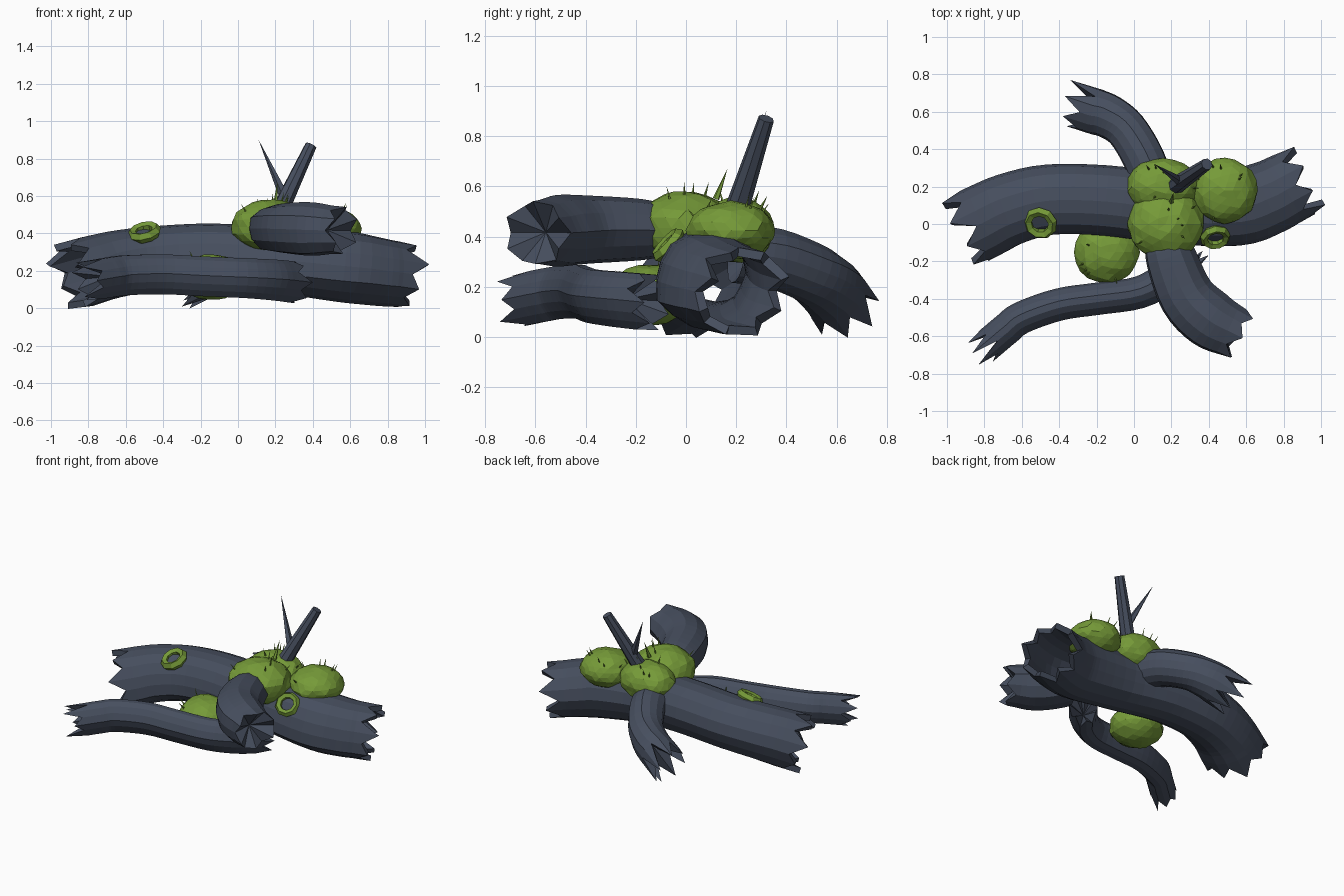
import bpy, bmesh, math, random
from mathutils import Vector, Matrix

random.seed(4)
if "Cube" in bpy.data.objects:
    bpy.data.objects.remove(bpy.data.objects["Cube"], do_unlink=True)


def material(name, rgb):
    m = bpy.data.materials.new(name)
    m.use_nodes = True
    m.diffuse_color = (*rgb, 1)
    m.node_tree.nodes["Principled BSDF"].inputs["Base Color"].default_value = (*rgb, 1)
    return m


BARK = material("slate_bark", (0.062, 0.077, 0.113))
MOSS = material("moss_green", (0.18, 0.325, 0.04))


def finish(name, bm, mat):
    bmesh.ops.recalc_face_normals(bm, faces=bm.faces[:])
    me = bpy.data.meshes.new(name)
    bm.to_mesh(me)
    bm.free()
    me.materials.append(mat)
    ob = bpy.data.objects.new(name, me)
    bpy.context.collection.objects.link(ob)
    return ob


def smooth_path(points, steps=4):
    """Catmull-Rom curve through the points (x, y, z, thickness)."""
    p = [Vector(q) for q in points]
    p = [p[0] * 2 - p[1]] + p + [p[-1] * 2 - p[-2]]
    out = []
    for a, b, c, d in zip(p, p[1:], p[2:], p[3:]):
        for i in range(steps):
            t = i / steps
            out.append(0.5 * (2 * b + (c - a) * t + (2 * a - 5 * b + 4 * c - d) * t * t
                              + (3 * b - a - 3 * c + d) * t ** 3))
    return out + [p[-2]]


def branch(name, points, wide, tall, jag=(0, 0), sides=14, hollow=False, dent=0.1):
    """Faceted limb along a path, with splintered ends."""
    bm = bmesh.new()
    curve = smooth_path(points)
    path = [q.to_3d() for q in curve]
    last = len(path) - 1
    ridge = [random.uniform(0.94, 1.06) for _ in range(sides)]
    splinter = [[(random.uniform(0.55, 1) if k % 2 else random.uniform(-0.2, 0.25))
                 for k in range(sides)] for _ in range(2)]

    def rings(scale):
        out = []
        for i, c in enumerate(path):
            t = (path[min(i + 1, last)] - path[max(i - 1, 0)]).normalized()
            side = t.cross(Vector((0, 0, 1))).normalized()
            up = side.cross(t)
            ring = []
            for k in range(sides):
                a = math.tau * k / sides
                r = ridge[k] * scale * curve[i].w
                v = c + side * math.cos(a) * wide * r + up * math.sin(a) * tall * r
                if i == 0:
                    v -= t * jag[0] * splinter[0][k]
                elif i == last:
                    v += t * jag[1] * splinter[1][k]
                ring.append(bm.verts.new(v))
            out.append(ring)
        return out

    def bridge(a, b):
        for k in range(sides):
            j = (k + 1) % sides
            bm.faces.new((a[k], a[j], b[j], b[k]))

    skin = rings(1)
    for a, b in zip(skin, skin[1:]):
        bridge(a, b)
    if hollow:
        core = rings(0.8)
        for a, b in zip(core, core[1:]):
            bridge(a, b)
        bridge(skin[0], core[0])
        bridge(skin[-1], core[-1])
    else:
        for ring, end, nxt in ((skin[0], 0, 1), (skin[-1], last, last - 1)):
            inward = (path[nxt] - path[end]).normalized()
            hub = bm.verts.new(path[end] + inward * dent)
            for k in range(sides):
                bm.faces.new((ring[k], ring[(k + 1) % sides], hub))
    return finish(name, bm, BARK)


def spike(bm, base, tip, r1, r2, sides):
    """Add a tapered stick between two points."""
    base, tip = Vector(base), Vector(tip)
    axis = tip - base
    m = Matrix.Translation((base + tip) / 2) @ axis.to_track_quat('Z', 'Y').to_matrix().to_4x4()
    bmesh.ops.create_cone(bm, cap_ends=True, segments=sides, radius1=r1, radius2=r2,
                          depth=axis.length, matrix=m)


def stick(name, base, tip, r1, r2, sides, mat):
    bm = bmesh.new()
    spike(bm, base, tip, r1, r2, sides)
    return finish(name, bm, mat)


def moss_ball(name, centre, size, thorns=6):
    """Lumpy faceted ball with thin thorns on its upper half."""
    bm = bmesh.new()
    bmesh.ops.create_icosphere(bm, subdivisions=3, radius=1)
    for v in bm.verts:
        v.co *= random.uniform(0.97, 1.04)
        v.co = Vector(centre) + v.co * Vector(size)
    for _ in range(thorns):
        a, h = random.uniform(0, math.tau), random.uniform(0.4, 0.95)
        r = math.sqrt(1 - h * h)
        d = Vector((r * math.cos(a), r * math.sin(a), h))
        p = Vector(centre) + d * Vector(size) * 0.96
        spike(bm, p, p + (d + Vector((0, 0, 0.5))) * 0.04, 0.006, 0, 4)
    return finish(name, bm, MOSS)


def moss_ring(name, centre, normal, radius, tube, sides=9):
    """Faceted ring lying around a knot hole."""
    bm = bmesh.new()
    turn = Vector(normal).to_track_quat('Z', 'Y')
    loops = []
    for k in range(sides):
        a = math.tau * k / sides
        loops.append([])
        for j in range(5):
            b = math.tau * j / 5
            r = radius + tube * math.cos(b)
            v = Vector((r * math.cos(a), r * math.sin(a), 1.2 * tube * math.sin(b)))
            loops[-1].append(bm.verts.new(Vector(centre) + turn @ v))
    for k in range(sides):
        a, b = loops[k], loops[(k + 1) % sides]
        for j in range(5):
            n = (j + 1) % 5
            bm.faces.new((a[j], a[n], b[n], b[j]))
    return finish(name, bm, MOSS)


# Hollow main log
branch("main_log", [(-0.81, 0.005, 0.195, 1.07), (-0.66, 0.075, 0.235, 1.03),
                    (-0.45, 0.125, 0.265, 1), (-0.15, 0.12, 0.28, 1), (0.2, 0.08, 0.26, 1.02),
                    (0.55, 0.085, 0.225, 1.1), (0.72, 0.135, 0.2, 1.06), (0.82, 0.185, 0.185, 1.02)],
       0.188, 0.182, jag=(0.14, 0.14), sides=16, hollow=True)

# Side limbs
branch("front_limb", [(0.17, -0.08, 0.42, 0.75), (0.19, -0.18, 0.425, 0.9),
                      (0.275, -0.39, 0.425, 1), (0.4, -0.515, 0.42, 1.05),
                      (0.53, -0.585, 0.415, 0.92)],
       0.15, 0.138, jag=(0, 0.06), sides=12, dent=0.06)
branch("back_limb", [(0.1, 0.2, 0.33, 1), (0.05, 0.35, 0.31, 1), (-0.04, 0.5, 0.25, 1),
                     (-0.13, 0.57, 0.2, 1.05), (-0.21, 0.6, 0.16, 1.1)],
       0.115, 0.12, jag=(0, 0.17), dent=0.07)
branch("lower_limb", [(0.27, -0.18, 0.145, 1.05), (0.18, -0.28, 0.155, 1.03),
                      (0.03, -0.365, 0.165, 1), (-0.2, -0.4, 0.175, 1), (-0.4, -0.43, 0.185, 1),
                      (-0.6, -0.5, 0.18, 1), (-0.68, -0.56, 0.17, 1), (-0.74, -0.61, 0.16, 1)],
       0.083, 0.108, jag=(0.1, 0.16), dent=0.07)

# Moss balls
moss_ball("centre_moss", (0.17, 0.0, 0.435), (0.204, 0.192, 0.145))
moss_ball("back_moss", (0.155, 0.2, 0.425), (0.19, 0.15, 0.13))
moss_ball("left_moss", (0.485, 0.18, 0.425), (0.172, 0.175, 0.115))
moss_ball("lower_moss", (-0.145, -0.15, 0.165), (0.172, 0.168, 0.122))
stick("tall_thorn", (0.2, 0.12, 0.55), (0.21, 0.165, 0.67), 0.014, 0, 5, MOSS)

# Moss rings around knots
moss_ring("right_knot_ring", (-0.5, 0.005, 0.405), (-0.22, -0.42, 0.9), 0.067, 0.025)
moss_ring("left_knot_ring", (0.435, -0.07, 0.365), (0.15, -0.7, 0.65), 0.062, 0.022)

# Broken twig and its sharp splinter
stick("twig", (0.215, 0.2, 0.5), (0.39, 0.32, 0.87), 0.049, 0.032, 8, BARK)
stick("twig_splinter", (0.26, 0.22, 0.57), (0.11, 0.32, 0.9), 0.03, 0, 5, BARK)
